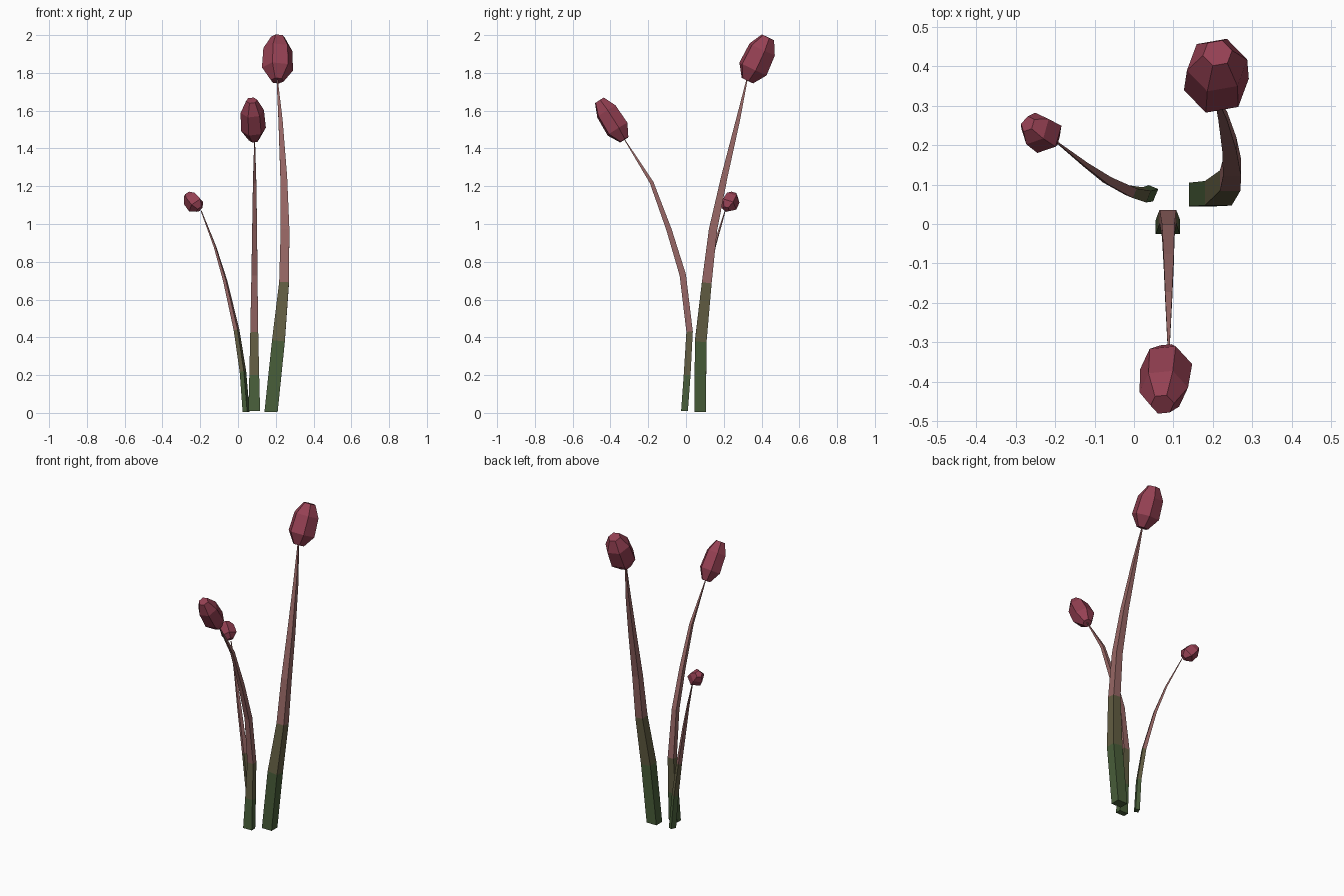
import bpy, bmesh, math
from mathutils import Vector

if "Cube" in bpy.data.objects:
    bpy.data.objects.remove(bpy.data.objects["Cube"])


def material(name, rgb):
    m = bpy.data.materials.new(name)
    m.diffuse_color = (*rgb, 1)
    m.use_nodes = True
    m.node_tree.nodes["Principled BSDF"].inputs["Base Color"].default_value = m.diffuse_color
    return m


GREEN = material("leaf green", (0.066, 0.112, 0.042))
OLIVE = material("olive", (0.125, 0.112, 0.056))
BROWN = material("dusty rose brown", (0.31, 0.135, 0.13))
RED = material("bud red", (0.30, 0.052, 0.086))


def loft(name, rings, mats, band_mat):
    """Skin a list of vertex rings, with end caps."""
    bm = bmesh.new()
    vs = [[bm.verts.new(p) for p in ring] for ring in rings]
    n = len(vs[0])
    for i in range(len(vs) - 1):
        for j in range(n):
            k = (j + 1) % n
            f = bm.faces.new((vs[i][j], vs[i][k], vs[i + 1][k], vs[i + 1][j]))
            f.material_index = band_mat(i)
    bm.faces.new(vs[0][::-1])
    bm.faces.new(vs[-1]).material_index = band_mat(len(vs) - 2)
    bmesh.ops.recalc_face_normals(bm, faces=bm.faces)
    me = bpy.data.meshes.new(name)
    bm.to_mesh(me)
    bm.free()
    for m in mats:
        me.materials.append(m)
    ob = bpy.data.objects.new(name, me)
    bpy.context.collection.objects.link(ob)


def stem(name, path, turn=0.0):
    """Four-sided tapering stem; path rows are x, y, z, half width, half depth."""
    pts = [Vector(p[:3]) for p in path]
    rings = []
    for i, p in enumerate(path):
        t = (pts[min(i + 1, len(pts) - 1)] - pts[max(i - 1, 0)]).normalized()
        if i == 0:
            t = Vector((0, 0, 1))
        u = Vector((math.cos(turn), math.sin(turn), 0))
        u = (u - t * u.dot(t)).normalized()
        v = t.cross(u)
        rings.append([pts[i] + u * a * p[3] + v * b * p[4]
                      for a, b in ((-1, -1), (1, -1), (1, 1), (-1, 1))])
    # green base band, olive band, brown above
    loft(name, rings, (GREEN, OLIVE, BROWN), lambda i: min(i, 2))


def bud(name, base, tip, radius, sides, turn):
    """Faceted bud: narrow ends, wide middle."""
    a, b = Vector(base), Vector(tip)
    d = b - a
    t = d.normalized()
    u = Vector((1, 0, 0))
    u = (u - t * u.dot(t)).normalized()
    v = t.cross(u)
    rings = []
    for h, r in ((0, 0.42), (0.27, 1.0), (0.72, 0.93), (1, 0.45)):
        rings.append([a + d * h + (u * math.cos(w) + v * math.sin(w)) * radius * r
                      for w in (turn + math.tau * j / sides for j in range(sides))])
    loft(name, rings, (RED,), lambda i: 0)


# Stems
stem("tall_stem", [
    (0.175, 0.075, 0.005, 0.035, 0.030), (0.214, 0.078, 0.38, 0.034, 0.031),
    (0.244, 0.110, 0.69, 0.026, 0.026), (0.249, 0.143, 0.97, 0.023, 0.022),
    (0.242, 0.203, 1.25, 0.018, 0.017), (0.225, 0.275, 1.55, 0.011, 0.011),
    (0.207, 0.324, 1.77, 0.003, 0.003)])
stem("middle_stem", [
    (0.086, -0.008, 0.01, 0.031, 0.018), (0.086, 0.006, 0.20, 0.026, 0.018),
    (0.086, 0.019, 0.43, 0.021, 0.017), (0.087, -0.017, 0.73, 0.016, 0.017),
    (0.088, -0.090, 0.97, 0.013, 0.014), (0.088, -0.182, 1.22, 0.009, 0.010),
    (0.088, -0.327, 1.45, 0.002, 0.002)])
stem("short_stem", [
    (0.043, 0.078, 0.005, 0.013, 0.017), (0.026, 0.074, 0.22, 0.012, 0.016),
    (-0.008, 0.082, 0.44, 0.011, 0.013), (-0.068, 0.112, 0.70, 0.008, 0.010),
    (-0.122, 0.150, 0.88, 0.005, 0.006), (-0.195, 0.207, 1.07, 0.002, 0.002)],
    -0.4)

# Buds
bud("tall_bud", (0.208, 0.325, 1.759), (0.212, 0.434, 1.988), 0.084, 6, 0.2)
bud("middle_bud", (0.085, -0.327, 1.446), (0.072, -0.458, 1.654), 0.067, 6, 0.15)
bud("short_bud", (-0.204, 0.212, 1.078), (-0.270, 0.254, 1.156), 0.049, 5, 0.3)
